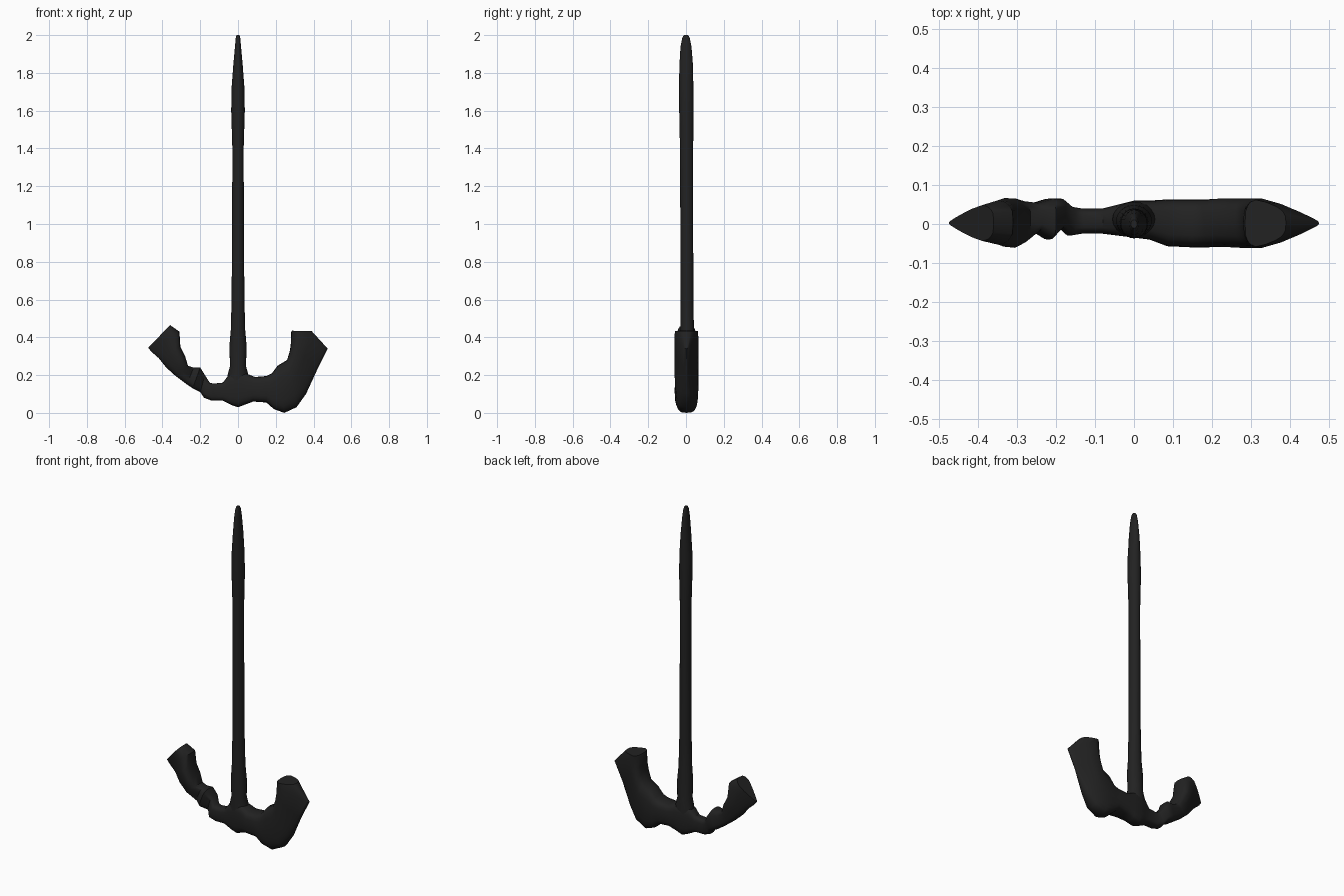
import bpy, bmesh, math

default = bpy.data.objects.get("Cube")
if default:
    bpy.data.objects.remove(default, do_unlink=True)

iron = bpy.data.materials.new("black iron")
iron.use_nodes = True
iron_colour = (0.016, 0.016, 0.016, 1)
iron.diffuse_color = iron_colour
shader = next(n for n in iron.node_tree.nodes if n.type == 'BSDF_PRINCIPLED')
shader.inputs["Base Color"].default_value = iron_colour
shader.inputs["Roughness"].default_value = 0.8


def loft(name, rings):
    """Skin a list of equal rings and close both ends."""
    bm = bmesh.new()
    loops = [[bm.verts.new(p) for p in ring] for ring in rings]
    for lower, upper in zip(loops, loops[1:]):
        for i in range(len(lower)):
            j = (i + 1) % len(lower)
            bm.faces.new((lower[i], lower[j], upper[j], upper[i]))
    bm.faces.new(loops[0][::-1])
    bm.faces.new(loops[-1])
    bmesh.ops.recalc_face_normals(bm, faces=bm.faces)
    mesh = bpy.data.meshes.new(name)
    bm.to_mesh(mesh)
    bm.free()
    mesh.materials.append(iron)
    obj = bpy.data.objects.new(name, mesh)
    bpy.context.collection.objects.link(obj)
    bpy.ops.object.select_all(action='DESELECT')
    bpy.context.view_layer.objects.active = obj
    obj.select_set(True)
    bpy.ops.object.shade_smooth_by_angle(angle=math.radians(45))
    return obj


def soft(value, power=0.6):
    """Square off a sine or cosine to get a rounded-box section."""
    return math.copysign(abs(value) ** power, value)


def arm_section(outer_x, outer_z, inner_x, inner_z, back, front, wedge, count=20):
    """Rounded section between two edge points; wedge thins the outer edge."""
    ring = []
    for i in range(count):
        angle = math.tau * i / count
        across = (1 + soft(math.cos(angle))) / 2
        taper = 1 - wedge * 0.85 * max(0, (across - 0.3) / 0.7)
        depth = (back + front) / 2 + (front - back) / 2 * soft(math.sin(angle)) * taper
        ring.append(((inner_x + (outer_x - inner_x) * across) / 100,
                     depth / 100,
                     (inner_z + (outer_z - inner_z) * across) / 100))
    return ring


# Sections in hundredths: outer edge x z, inner edge x z, depth range, wedge
worn_arm = [
    (-47.5, 34.5, -36, 46.5, -4.5, 5, 1),
    (-46, 32.5, -31, 43, -5.5, 6.3, 1),
    (-42, 29, -30.5, 35, -6, 6.8, 0.9),
    (-38, 24, -28, 30, -6.3, 6.8, 0.6),
    (-33, 19.5, -26.5, 25, -5, 6, 0.3),
    (-27, 15, -23.5, 24, -2, 5.5, 0),
    (-24, 13, -20, 24, -4, 6.5, 0),
    (-20, 11, -17.5, 20, -1, 6.5, 0),
    (-18, 8, -15, 16, -3, 4.5, 0),
    (-14, 6.5, -13, 15.5, -2.5, 4, 0),
    (-8, 6.5, -8, 16, -2.5, 4, 0),
    (-3, 4, -5, 20, -3, 5, 0),
]
sound_arm = [
    (0, 3, 0, 22, -3.5, 6, 0),
    (4, 4.5, 4, 21, -4, 6, 0),
    (8, 6, 9, 19, -5.7, 6.3, 0),
    (15, 5.5, 15, 19.5, -6, 6.3, 0),
    (19, 2, 18, 21, -6, 6.3, 0),
    (24.5, 0, 21, 25, -6, 6.7, 0.1),
    (31, 3, 26, 28, -6.3, 6.7, 0.3),
    (36, 10, 27.5, 33, -6.3, 6.7, 0.6),
    (42, 23, 28, 37, -6.3, 6.7, 0.95),
    (47.5, 34, 28, 42.5, -6.3, 6.7, 1),
    (39, 43.3, 28.5, 43.5, -6, 6.4, 0.5),
]
loft("anchor_arms", [arm_section(*s) for s in worn_arm + sound_arm])

# Shank: height, half width, half depth, forward offset
shank = [
    (0.1, 0.06, 0.045, 0.012), (0.2, 0.055, 0.045, 0.012), (0.25, 0.042, 0.042, 0.01),
    (0.35, 0.046, 0.04, 0.008), (0.44, 0.038, 0.036, 0.006), (0.6, 0.034, 0.034, 0.005),
    (1, 0.031, 0.034, 0.004), (1.4, 0.03, 0.035, 0.003), (1.6, 0.036, 0.038, 0.002),
    (1.72, 0.034, 0.038, 0.001), (1.84, 0.025, 0.036, 0.001), (1.94, 0.016, 0.029, 0),
    (1.985, 0.012, 0.02, 0), (2, 0.008, 0.011, 0),
]
steps = [math.tau * i / 20 for i in range(20)]
loft("shank", [[(w * math.cos(a), off + d * math.sin(a), z) for a in steps]
               for z, w, d, off in shank])
